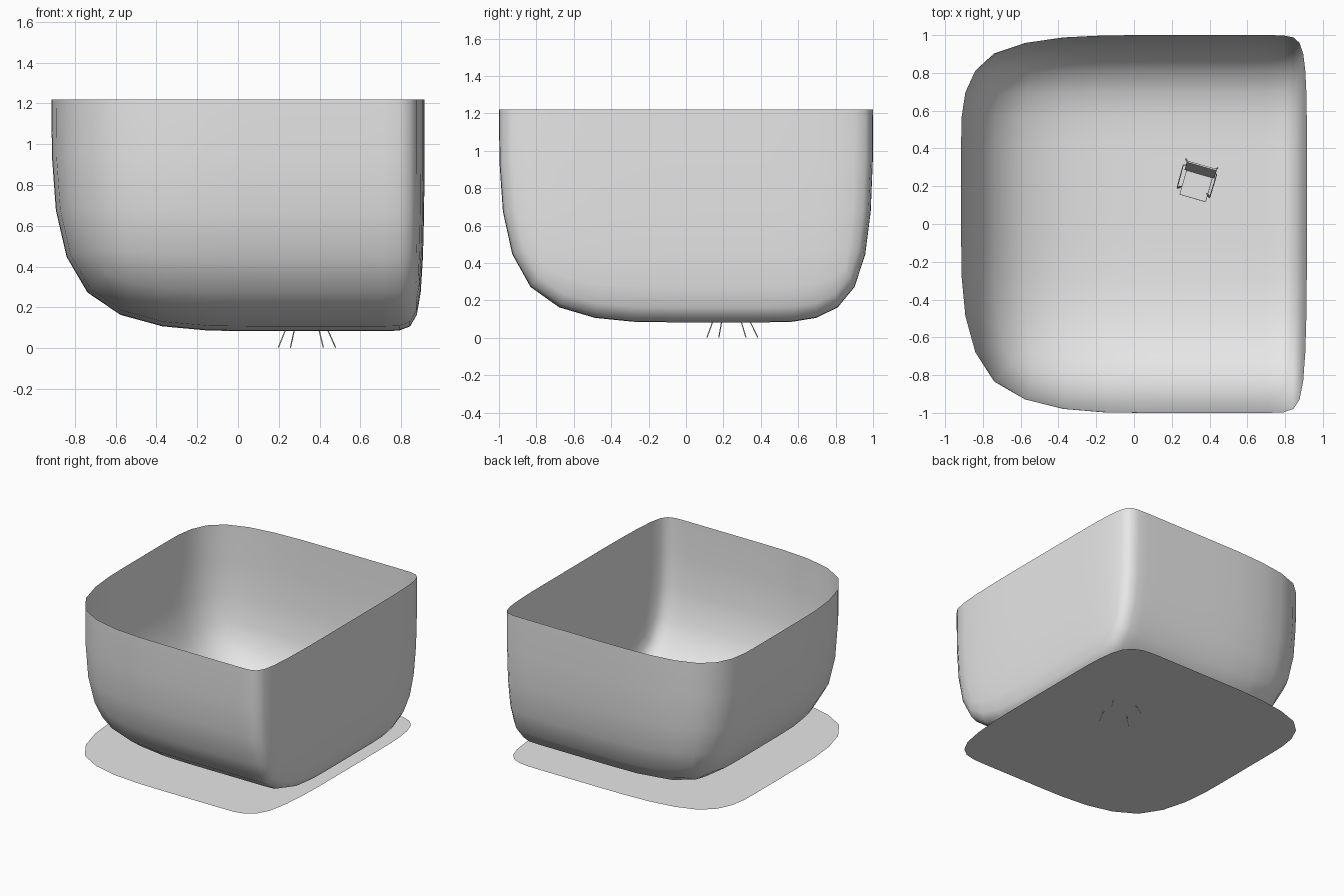
import bpy, bmesh
from math import radians
from mathutils import Matrix, Vector

cube = bpy.data.objects.get("Cube")
if cube:
    bpy.data.objects.remove(cube, do_unlink=True)

grey = bpy.data.materials.new("plain_grey")
grey.use_nodes = True
grey.diffuse_color = (0.8, 0.8, 0.8, 1)
grey.node_tree.nodes["Principled BSDF"].inputs["Base Color"].default_value = (0.8, 0.8, 0.8, 1)


def add_object(name, data, matrix=None):
    obj = bpy.data.objects.new(name, data)
    bpy.context.collection.objects.link(obj)
    data.materials.append(grey)
    if matrix:
        obj.matrix_world = matrix
    return obj


def rounded_sheet(name, xs, ys, z, rim=None):
    """Flat cage, optionally with walls up to the rim, rounded by subdivision."""
    bm = bmesh.new()
    grid = [[bm.verts.new((x, y, z)) for y in ys] for x in xs]
    for a, b in zip(grid, grid[1:]):
        for j in range(len(ys) - 1):
            bm.faces.new((a[j], b[j], b[j + 1], a[j + 1]))
    if rim:
        border = [e for e in bm.edges if e.is_boundary]
        walls = bmesh.ops.extrude_edge_only(bm, edges=border)["geom"]
        for v in walls:
            if isinstance(v, bmesh.types.BMVert):
                v.co.z = rim
    bmesh.ops.recalc_face_normals(bm, faces=bm.faces)
    for f in bm.faces:
        f.smooth = True
    mesh = bpy.data.meshes.new(name)
    bm.to_mesh(mesh)
    bm.free()
    obj = add_object(name, mesh)
    sub = obj.modifiers.new("rounding", "SUBSURF")
    sub.levels = sub.render_levels = 2
    return obj


# Room shell with open top, and the floor sheet below it
depths = (-1, 0.01, 0.41, 1)
rounded_sheet("room_shell", (-0.915, 0.147, 0.8, 0.915), depths, 0.083, 1.22)
rounded_sheet("floor_sheet", (-0.915, 0.147, 0.6, 0.915), depths, 0.075)

# Chair, turned slightly on the floor
place = Matrix.Translation((0.338, 0.248, 0)) @ Matrix.Rotation(radians(-16), 4, "Z")


def panel(name, size, centre, tilt=0):
    bm = bmesh.new()
    bmesh.ops.create_cube(bm, size=1, matrix=Matrix.Diagonal((*size, 1)))
    mesh = bpy.data.meshes.new(name)
    bm.to_mesh(mesh)
    bm.free()
    turn = Matrix.Translation(centre) @ Matrix.Rotation(radians(tilt), 4, "X")
    obj = add_object(name, mesh, place @ turn)
    bevel = obj.modifiers.new("soft_edges", "BEVEL")
    bevel.width, bevel.segments = 0.003, 2


def rod(name, points, radius=0.003):
    curve = bpy.data.curves.new(name, "CURVE")
    curve.dimensions = "3D"
    curve.bevel_depth, curve.bevel_resolution = radius, 2
    curve.use_fill_caps = True
    line = curve.splines.new("POLY")
    line.points.add(len(points) - 1)
    for p, co in zip(line.points, points):
        p.co = (*co, 1)
    add_object(name, curve, place)


panel("chair_seat", (0.145, 0.135, 0.012), (0.004, -0.048, 0.16))
panel("chair_back", (0.165, 0.01, 0.14), (0.004, 0.043, 0.23), -18)

for side, s in (("left", 1), ("right", -1)):
    # Splayed legs
    for end, t in (("front", -1), ("back", 1)):
        rod(f"{end}_{side}_leg", [(s * 0.115, t * 0.108, 0.003),
                                  (s * 0.062, t * 0.055 - 0.01, 0.157)])
    # Arm rest on a bent rod
    rod(f"{side}_arm", [(s * 0.068, -0.07, 0.16), (s * 0.09, -0.08, 0.21),
                        (s * 0.092, 0.04, 0.225), (s * 0.08, 0.045, 0.235)])
